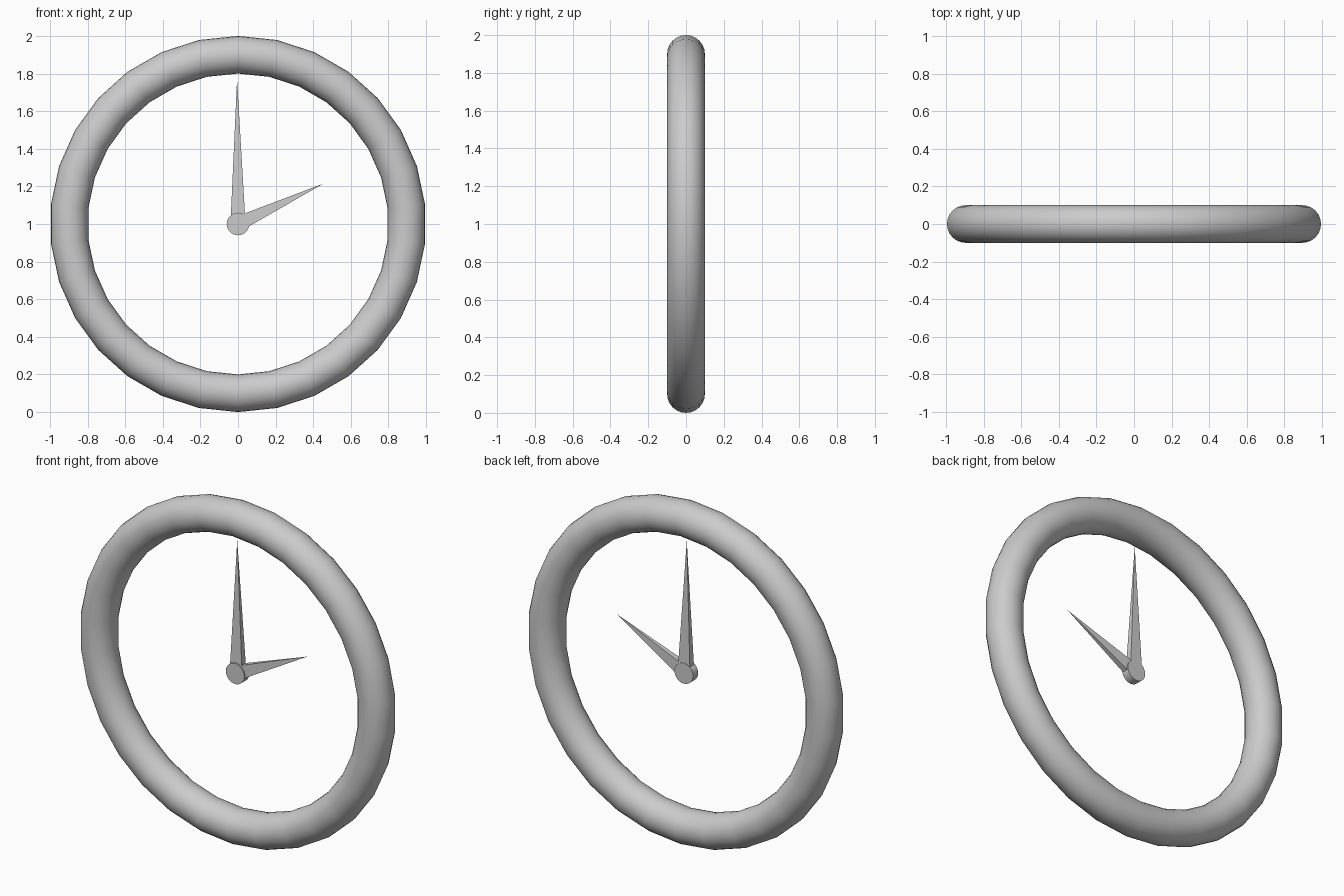
import bpy
import bmesh
import math
from mathutils import Vector

if "Cube" in bpy.data.objects:
    bpy.data.objects.remove(bpy.data.objects["Cube"])

CENTRE = Vector((0, 0, 1))


def smooth(obj, angle=40):
    bpy.ops.object.select_all(action='DESELECT')
    obj.select_set(True)
    bpy.context.view_layer.objects.active = obj
    bpy.ops.object.shade_smooth_by_angle(angle=math.radians(angle))


def make_hand(name, tip, y, width=0.08, thick=0.04):
    """Slim four-sided spike from the hub centre to the tip."""
    base = Vector((0, y, 1))
    along = (tip - base).normalized()
    across = Vector((0, 1, 0)).cross(along) * width / 2
    deep = Vector((0, thick / 2, 0))
    bm = bmesh.new()
    ring = [bm.verts.new(base + across * a + deep * d)
            for a, d in ((1, 1), (-1, 1), (-1, -1), (1, -1))]
    point = bm.verts.new(tip)
    bm.faces.new(ring)
    for i in range(4):
        bm.faces.new((ring[i], ring[(i + 1) % 4], point))
    bmesh.ops.recalc_face_normals(bm, faces=bm.faces[:])
    mesh = bpy.data.meshes.new(name)
    bm.to_mesh(mesh)
    bm.free()
    obj = bpy.data.objects.new(name, mesh)
    bpy.context.collection.objects.link(obj)
    return obj


# Round rim: 30 segments with one vertex ring exactly at the top
bpy.ops.mesh.primitive_torus_add(major_radius=0.9, minor_radius=0.1,
                                 major_segments=30, minor_segments=24)
rim = bpy.context.object
rim.name = "rim"
bpy.ops.object.transform_apply()
rim.rotation_euler = (math.pi / 2, math.pi / 2, 0)
rim.location = CENTRE
smooth(rim)

# Hub disc
bpy.ops.mesh.primitive_cylinder_add(vertices=24, radius=0.06, depth=0.048,
                                    location=(0, -0.003, 1),
                                    rotation=(math.pi / 2, 0, 0))
hub = bpy.context.object
hub.name = "hub"
smooth(hub)

# Pointed hands
make_hand("minute_hand", Vector((-0.005, 0, 1.77)), 0)
make_hand("hour_hand", Vector((0.455, -0.008, 1.215)), -0.003)
